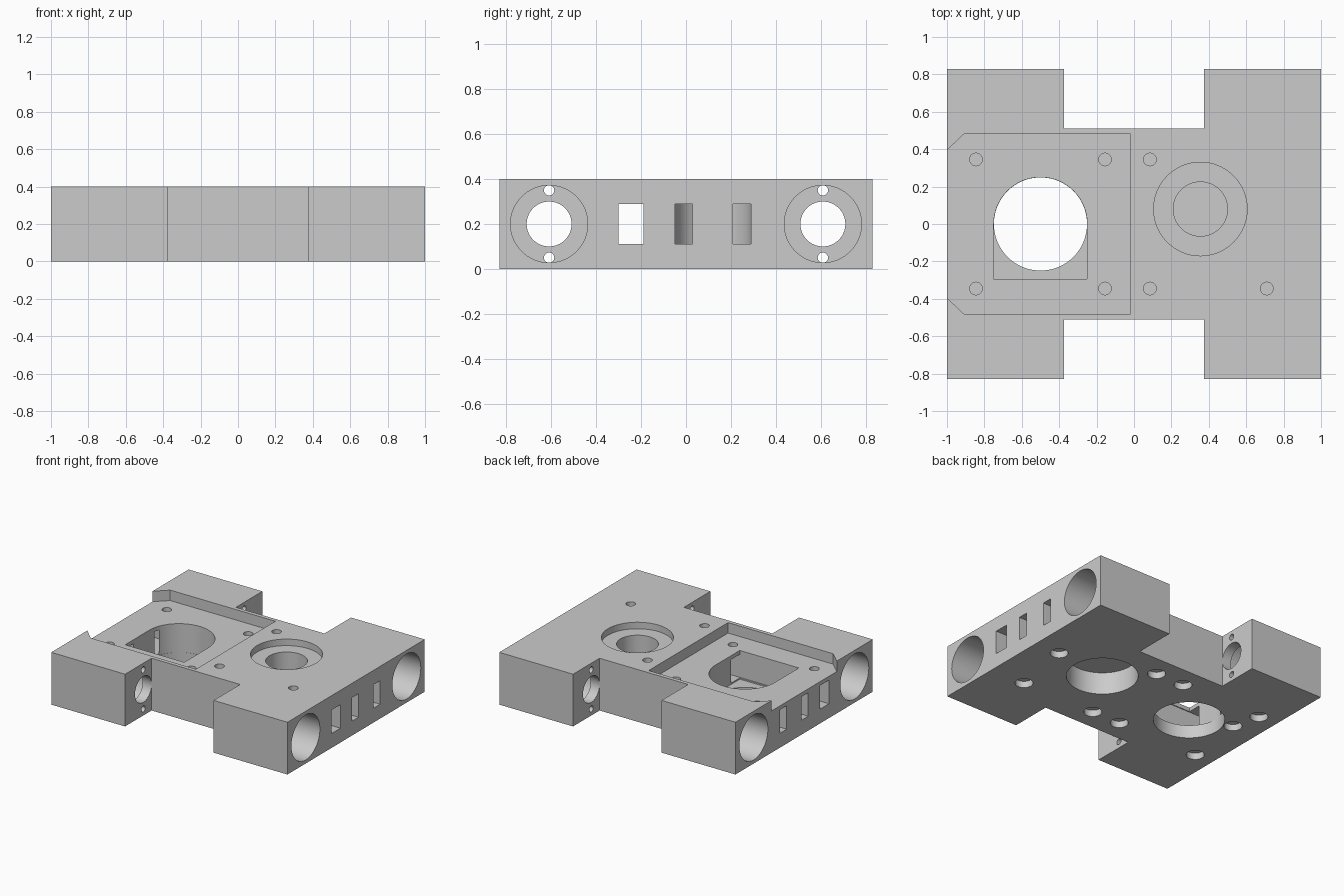
import bpy, bmesh, math

if "Cube" in bpy.data.objects:
    bpy.data.objects.remove(bpy.data.objects["Cube"])

mat = bpy.data.materials.new("plain grey")
mat.diffuse_color = (0.6, 0.6, 0.6, 1)
mat.use_nodes = True
mat.node_tree.nodes["Principled BSDF"].inputs["Base Color"].default_value = mat.diffuse_color


def prism(name, pts, a, b, axis="z"):
    """Extrude a 2D profile from a to b along z (profile x, y) or x (profile y, z)."""
    bm = bmesh.new()
    place = (lambda p, h: (p[0], p[1], h)) if axis == "z" else (lambda p, h: (h, p[0], p[1]))
    low = [bm.verts.new(place(p, a)) for p in pts]
    top = [bm.verts.new(place(p, b)) for p in pts]
    bm.faces.new(low)
    bm.faces.new(top)
    n = len(pts)
    for i in range(n):
        j = (i + 1) % n
        bm.faces.new((low[i], low[j], top[j], top[i]))
    bmesh.ops.recalc_face_normals(bm, faces=bm.faces)
    me = bpy.data.meshes.new(name)
    bm.to_mesh(me)
    bm.free()
    me.materials.append(mat)
    ob = bpy.data.objects.new(name, me)
    bpy.context.collection.objects.link(ob)
    return ob


def arc(cx, cy, r, a0, a1, n):
    return [(cx + r * math.cos(math.radians(a0 + (a1 - a0) * i / n)),
             cy + r * math.sin(math.radians(a0 + (a1 - a0) * i / n))) for i in range(n + 1)]


def circle(cx, cy, r, n=64):
    return arc(cx, cy, r, 0, 360, n)[:-1]


def rect(x0, x1, y0, y1):
    return [(x0, y0), (x1, y0), (x1, y1), (x0, y1)]


# H-shaped carriage body
X, Y, NX, NY = 1.0, 0.83, 0.375, 0.51
quarter = [(X, Y), (NX, Y), (NX, NY)]
outline = (quarter + [(-x, y) for x, y in reversed(quarter)]
           + [(-x, -y) for x, y in quarter] + [(x, -y) for x, y in reversed(quarter)])
body = prism("carriage_body", outline, 0, 0.4)
cutters = []


def cut(pts, a, b, axis="z"):
    cutters.append(prism("cutter", pts, a, b, axis))


# motor pocket, open on the left side, with clipped corners
cut([(-1.1, -0.30), (-0.91, -0.48), (-0.02, -0.48), (-0.02, 0.48), (-0.91, 0.48), (-1.1, 0.30)],
    0.32, 0.5)
# pulley well (round back, square front) and the round hole through its floor
cut(arc(-0.5, 0, 0.25, 0, 180, 32) + [(-0.75, -0.293), (-0.25, -0.293)], 0.1, 0.45)
cut(circle(-0.5, 0, 0.249), -0.1, 0.2)

# bearing seat: upper recess, shaft hole, lower recess
cut(circle(0.355, 0.08, 0.25), 0.35, 0.5)
cut(circle(0.355, 0.08, 0.145), 0.176, 0.45)
cut(circle(0.355, 0.08, 0.25), -0.1, 0.17)

# screw holes with head recesses below
for x, y in [(-0.845, 0.345), (-0.845, -0.345), (-0.155, 0.345), (-0.155, -0.345),
             (0.085, 0.345), (0.085, -0.345), (0.71, -0.345)]:
    cut(circle(x, y, 0.034, 24), 0.055, 0.5)
    cut(circle(x, y, 0.063, 32), -0.1, 0.05)

# belt passage across the whole body
cut(rect(-0.30, -0.19, 0.11, 0.29), -1.2, 1.2, "x")

for s in (-1, 1):
    # belt clamp loop entering from the side, and its screw recess
    loop = ([(1.2, -0.05)] + arc(0.9, 0.12, 0.17, 270, 90, 32) + [(1.2, 0.29), (1.2, 0.21)]
            + arc(0.9, 0.12, 0.09, 90, 270, 32) + [(1.2, 0.03)])
    cut([(s * x, y) for x, y in loop], 0.11, 0.29)
    cut(circle(s * 0.79, 0.13, 0.063, 32), -0.1, 0.05)
    for y in (-0.61, 0.61):
        # rod bearing bore, rod hole and two small holes in the end wall
        cut(circle(y, 0.2, 0.172), s * 0.45, s * 1.2, "x")
        cut(circle(y, 0.2, 0.10), s * 0.3, s * 0.6, "x")
        for z in (0.05, 0.35):
            cut(circle(y, z, 0.023, 24), s * 0.3, s * 0.55, "x")

# carve the body and bake the result
for c in cutters:
    m = body.modifiers.new("cut", "BOOLEAN")
    m.operation = "DIFFERENCE"
    m.solver = "EXACT"
    m.object = c
dg = bpy.context.evaluated_depsgraph_get()
carved = bpy.data.meshes.new_from_object(body.evaluated_get(dg))
body.modifiers.clear()
body.data = carved
for c in cutters:
    bpy.data.objects.remove(c)
carved.materials.clear()
carved.materials.append(mat)
for p in carved.polygons:
    p.material_index = 0

bpy.context.view_layer.objects.active = body
body.select_set(True)
bpy.ops.object.shade_smooth_by_angle(angle=math.radians(30))
